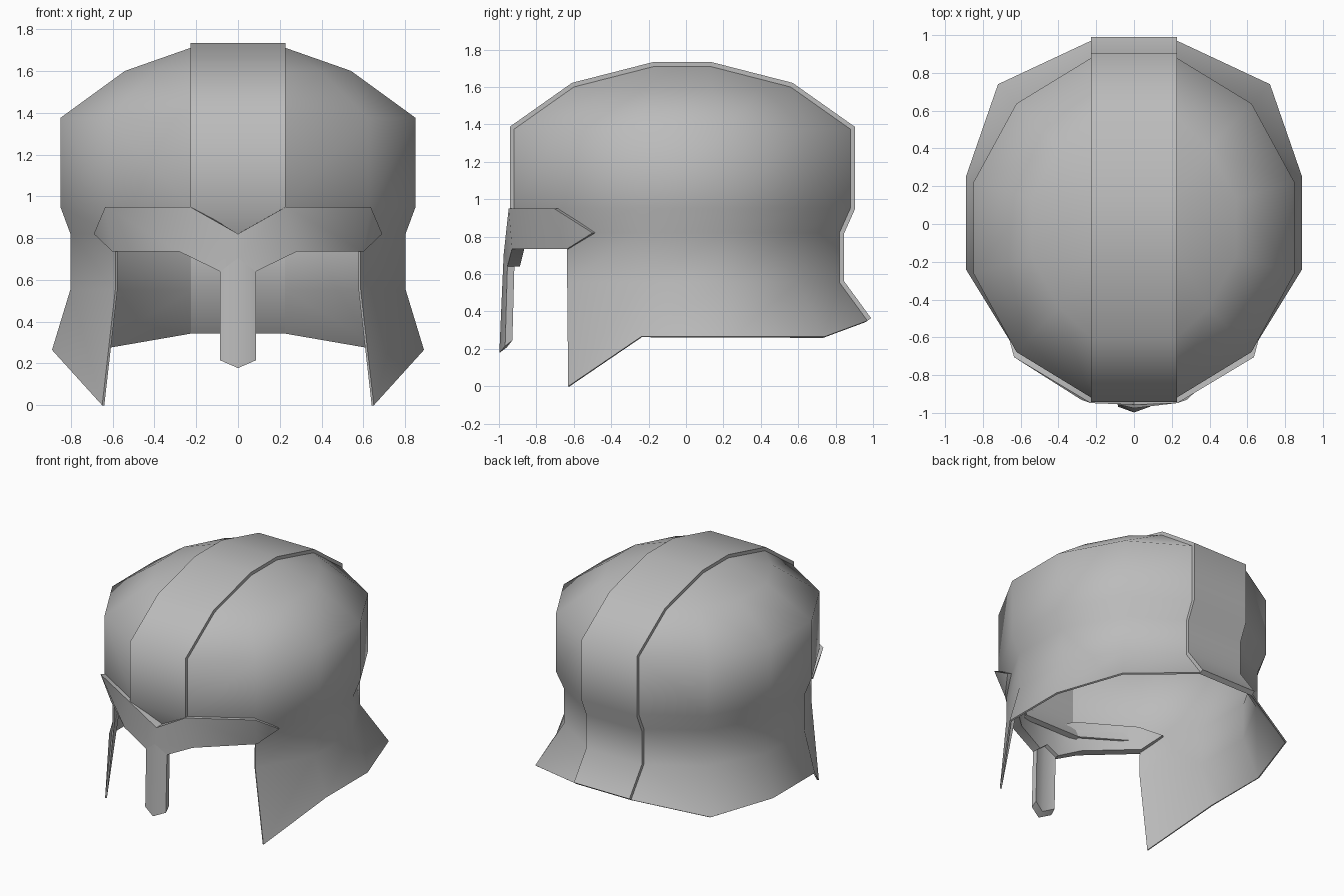
import bpy, bmesh, math
from mathutils import Vector

if "Cube" in bpy.data.objects:
    bpy.data.objects.remove(bpy.data.objects["Cube"], do_unlink=True)

GREY = (0.5, 0.5, 0.5, 1)
steel = bpy.data.materials.new("grey_steel")
steel.use_nodes = True
steel.diffuse_color = GREY
steel.node_tree.nodes["Principled BSDF"].inputs["Base Color"].default_value = GREY

HALF_BAND = 0.228
SHELL = 0.012


def finish(name, bm, angle=65):
    """Turn a bmesh into a shaded object."""
    bmesh.ops.remove_doubles(bm, verts=bm.verts, dist=0.0005)
    bmesh.ops.recalc_face_normals(bm, faces=bm.faces)
    mesh = bpy.data.meshes.new(name)
    bm.to_mesh(mesh)
    bm.free()
    mesh.materials.append(steel)
    ob = bpy.data.objects.new(name, mesh)
    bpy.context.collection.objects.link(ob)
    bpy.ops.object.select_all(action='DESELECT')
    ob.select_set(True)
    bpy.context.view_layer.objects.active = ob
    bpy.ops.object.shade_smooth_by_angle(angle=math.radians(angle))
    return ob


def face(bm, points):
    """Add a polygon, skipping repeated points."""
    unique = []
    for p in points:
        if all((Vector(p) - Vector(q)).length > 0.0005 for q in unique):
            unique.append(p)
    if len(unique) > 2:
        bm.faces.new([bm.verts.new(p) for p in unique])


def thick_plate(name, polygons, scale, lift=0):
    """Mirrored plate whose back is the front scaled towards the axis."""
    bm = bmesh.new()
    for poly in polygons:
        face(bm, poly)
        face(bm, [(-x, y, z) for x, y, z in reversed(poly)])
    bmesh.ops.remove_doubles(bm, verts=bm.verts, dist=0.0005)
    bmesh.ops.recalc_face_normals(bm, faces=bm.faces)
    back = bmesh.ops.extrude_face_region(bm, geom=bm.faces[:], use_keep_orig=True)
    for v in back["geom"]:
        if isinstance(v, bmesh.types.BMVert):
            v.co = (v.co.x * scale, v.co.y * scale, v.co.z + lift)
    return finish(name, bm, 40)


# Side shells: columns run from the back seam round to the front seam
ANGLES = [75, 45, 15, -15, -45, -75]
RINGS = [(1.6, 0.56, 0.6), (1.375, 0.88, 0.93), (0.95, 0.88, 0.93),
         (0.82, 0.83, 0.87), (0.555, 0.83, 0.87)]
rows = [[(HALF_BAND, 0.13 if a > 0 else -0.17, 1.71) for a in ANGLES]]
for z, rx, ry in RINGS:
    row = []
    for a in ANGLES:
        t = math.radians(a)
        x = HALF_BAND if abs(a) == 75 else rx * math.cos(t)
        row.append((x, ry * math.sin(t) - 0.02, z))
    rows.append(row)
rows.append([(HALF_BAND, 0.97, 0.35), (0.72, 0.74, 0.265), (0.89, 0.25, 0.265),
             (0.89, -0.24, 0.265), (0.65, -0.63, 0)])

bm = bmesh.new()
for r in range(len(rows) - 1):
    # the face opening leaves out the front column below the brow
    for c in range(5 if r < 4 else 4):
        if r < 4 or c < 4:
            face(bm, [rows[r][c], rows[r + 1][c], rows[r + 1][c + 1], rows[r][c + 1]])
bmesh.ops.remove_doubles(bm, verts=bm.verts, dist=0.0005)
bmesh.ops.recalc_face_normals(bm, faces=bm.faces)
# make the open sheet face outwards
if sum(f.normal.x * f.calc_area() for f in bm.faces) < 0:
    bmesh.ops.reverse_faces(bm, faces=bm.faces)
mesh_verts = [v.co.copy() for v in bm.verts]
mesh_faces = [[v.index for v in f.verts] for f in bm.faces if bm.verts.index_update() is None]
for side, name in ((1, "left_shell"), (-1, "right_shell")):
    half = bm.copy()
    if side < 0:
        for v in half.verts:
            v.co.x = -v.co.x
        bmesh.ops.reverse_faces(half, faces=half.faces)
    half.normal_update()
    bmesh.ops.solidify(half, geom=half.faces[:], thickness=SHELL)
    finish(name, half)
bm.free()

# Raised centre band from the nape over the crown to the brow
path = [(row[0][1], row[0][2]) for row in reversed(rows)]
path += [(row[5][1], row[5][2]) for row in rows[:5]]


def offset_path(points, d):
    """Move a (y, z) path along its mitred normals."""
    out = []
    for i, p in enumerate(points):
        p = Vector(p)
        norms = []
        for a, b in ((i - 1, i), (i, i + 1)):
            if a >= 0 and b < len(points):
                e = (Vector(points[b]) - Vector(points[a])).normalized()
                norms.append(Vector((e.y, -e.x)))
        n = sum(norms, Vector((0, 0))).normalized()
        out.append(p + n * d / max(n.dot(norms[0]), 0.5))
    return out


outer, inner = offset_path(path, 0.024), offset_path(path, -SHELL)
bm = bmesh.new()
for i in range(len(path) - 1):
    strip = [outer[i], outer[i + 1], inner[i + 1], inner[i]]
    corners = [[(s * HALF_BAND, p.x, p.y) for p in strip] for s in (-1, 1)]
    face(bm, corners[0])
    face(bm, corners[1])
    for j in (0, 2):
        face(bm, [corners[0][j], corners[0][j + 1], corners[1][j + 1], corners[1][j]])
for k in (0, -1):
    face(bm, [(-HALF_BAND, *outer[k]), (HALF_BAND, *outer[k]),
              (HALF_BAND, *inner[k]), (-HALF_BAND, *inner[k])])
finish("centre_band", bm)

# Brow guard wrapping the forehead to a point on each side
ridge = (0, -0.975, 0.705)
nose_top = (0.085, -0.955, 0.64)
top_mid, top_in, top_out = (0, -0.957, 0.82), (0.23, -0.948, 0.95), (0.635, -0.705, 0.95)
tip, low_out, low_in = (0.69, -0.5, 0.82), (0.6, -0.635, 0.735), (0.28, -0.93, 0.735)
thick_plate("brow_guard", [[top_mid, top_in, low_in, nose_top, ridge],
                           [top_in, top_out, low_out, low_in],
                           [top_out, tip, low_out]], 0.93)

# Ridged nose guard
thick_plate("nose_guard", [[ridge, nose_top, (0.085, -0.967, 0.215),
                            (0, -0.998, 0.178)]], 0.96, 0.03)
